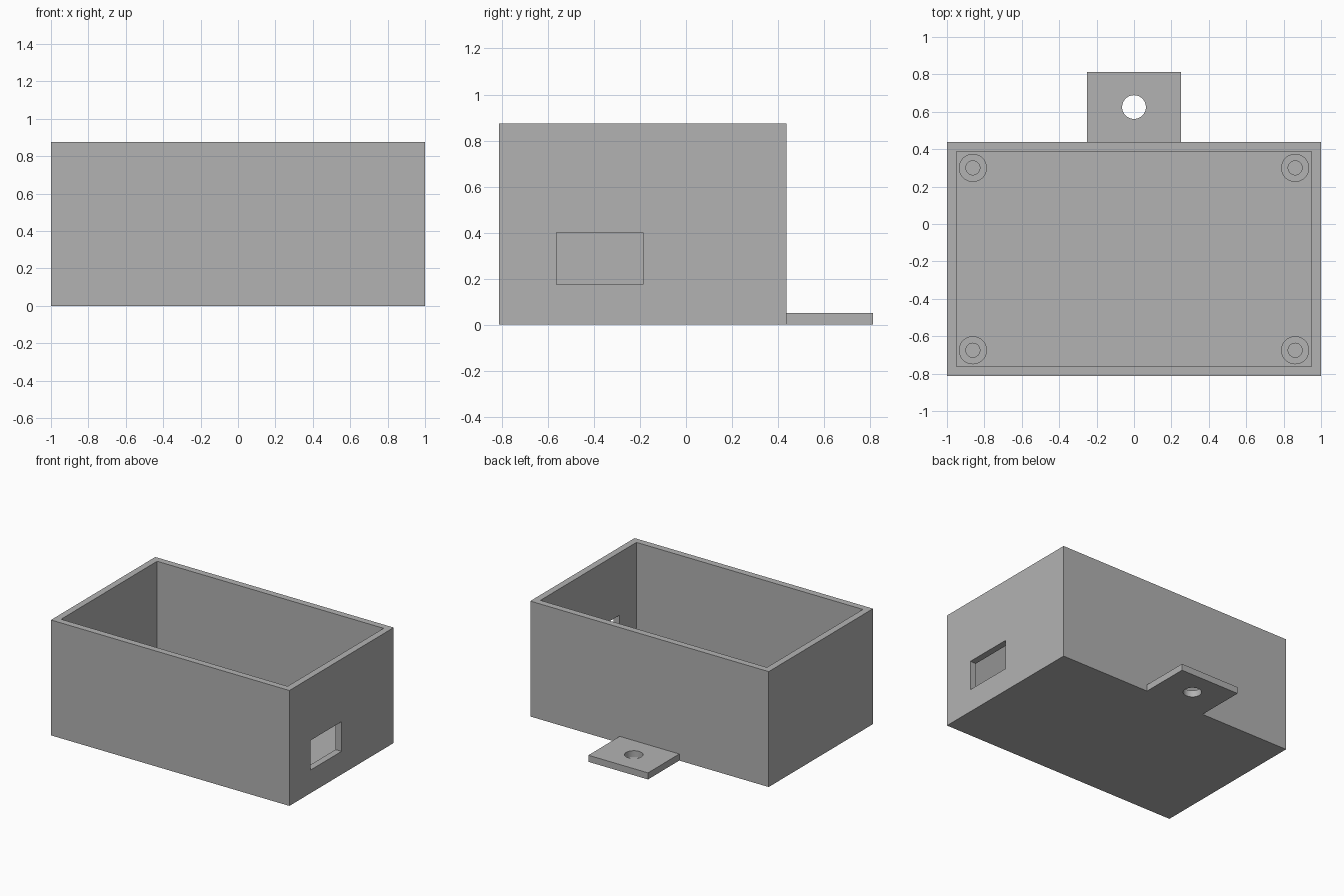
import bpy
import bmesh
import math
from mathutils import Matrix, Vector

if "Cube" in bpy.data.objects:
    bpy.data.objects.remove(bpy.data.objects["Cube"])

WALL = 0.05                     # thickness of walls, floor and tab
HEIGHT = 0.875
FRONT, BACK = -0.8125, 0.4375   # outer faces of the box
TAB_END = 0.8125
MID_Y = (FRONT + BACK) / 2
BOSS_TOP = 0.175

grey = bpy.data.materials.new("plain grey")
grey.use_nodes = True
colour = (0.448, 0.448, 0.448, 1)
grey.diffuse_color = colour
grey.node_tree.nodes["Principled BSDF"].inputs["Base Color"].default_value = colour


def make_object(name, bm):
    bmesh.ops.recalc_face_normals(bm, faces=bm.faces)
    mesh = bpy.data.meshes.new(name)
    bm.to_mesh(mesh)
    bm.free()
    mesh.materials.append(grey)
    obj = bpy.data.objects.new(name, mesh)
    bpy.context.collection.objects.link(obj)
    return obj


def block(name, low, high):
    low, high = Vector(low), Vector(high)
    bm = bmesh.new()
    placing = Matrix.Translation((low + high) / 2) @ Matrix.Diagonal((*(high - low), 1))
    bmesh.ops.create_cube(bm, size=1, matrix=placing)
    return make_object(name, bm)


def smooth(obj):
    activate(obj)
    bpy.ops.object.shade_smooth_by_angle(angle=math.radians(30))


def activate(obj):
    bpy.ops.object.select_all(action="DESELECT")
    obj.select_set(True)
    bpy.context.view_layer.objects.active = obj


def combine(target, tool, operation):
    """Apply a boolean and discard its tool."""
    activate(target)
    mod = target.modifiers.new(tool.name, "BOOLEAN")
    mod.object, mod.operation, mod.solver = tool, operation, "EXACT"
    bpy.ops.object.modifier_apply(modifier=mod.name)
    bpy.data.objects.remove(tool)


# Open box with a mounting tab at the back
box = block("box", (-1, FRONT, 0), (1, BACK, HEIGHT))
tab = block("tab", (-0.25, BACK - WALL / 2, 0), (0.25, TAB_END, WALL))
combine(box, tab, "UNION")
cavity = block("cavity", (-1 + WALL, FRONT + WALL, WALL), (1 - WALL, BACK - WALL, HEIGHT + 0.1))
combine(box, cavity, "DIFFERENCE")

# Rectangular port in the left wall
port = block("port", (0.9, -0.5625, BOSS_TOP), (1.1, -0.1875, 0.4))
combine(box, port, "DIFFERENCE")

# Screw hole through the tab
bm = bmesh.new()
bmesh.ops.create_cone(bm, cap_ends=True, segments=48, radius1=0.0635, radius2=0.0635, depth=0.3,
                      matrix=Matrix.Translation((0, (BACK + TAB_END) / 2, 0)))
combine(box, make_object("tab_hole", bm), "DIFFERENCE")
smooth(box)


# Hollow standoffs in the corners of the floor
def standoff(name, x, y):
    bm = bmesh.new()
    inner, outer = 0.0375, 0.075
    profile = [(inner, WALL), (inner, BOSS_TOP), (outer, BOSS_TOP), (outer, WALL)]
    verts = [bm.verts.new((r, 0, z)) for r, z in profile]
    edges = [bm.edges.new(pair) for pair in zip(verts, verts[1:])]
    bmesh.ops.spin(bm, geom=verts + edges, cent=(0, 0, 0), axis=(0, 0, 1),
                   angle=math.tau, steps=48, use_merge=True)
    bmesh.ops.remove_doubles(bm, verts=bm.verts, dist=0.0001)
    obj = make_object(name, bm)
    obj.location = (x, y, 0)
    smooth(obj)


for side, sx in (("right", -1), ("left", 1)):
    for end, sy in (("front", -1), ("back", 1)):
        standoff(f"standoff_{end}_{side}", sx * 0.8615, MID_Y + sy * 0.4875)
